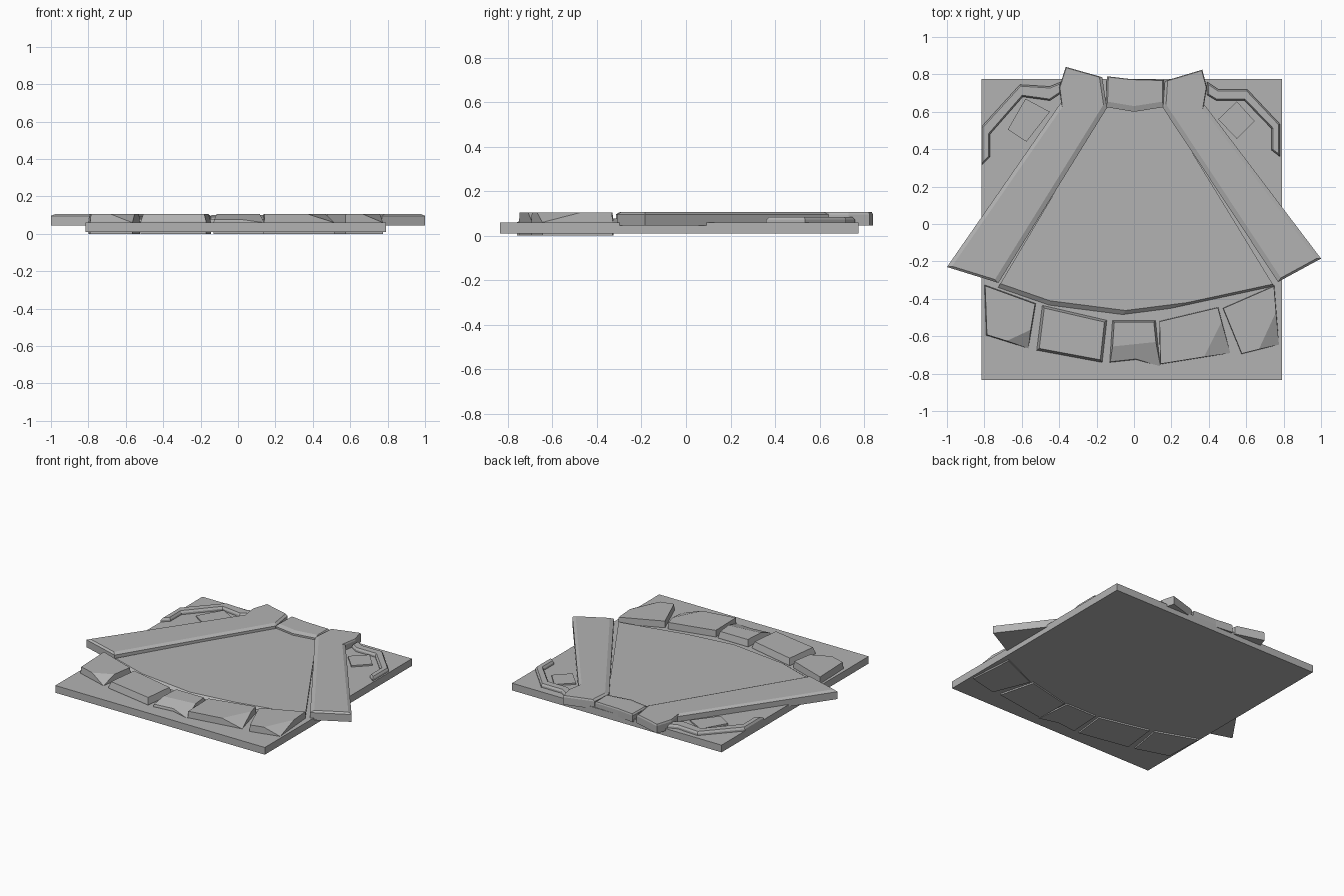
import bpy, bmesh
from mathutils import Vector

# Dark grey stone used on every part
stone_mat = bpy.data.materials.new("dark_grey_stone")
stone_mat.diffuse_color = (0.45, 0.45, 0.45, 1)


def offset(pts, dists):
    """Move each edge of a counter-clockwise outline inward by its own distance."""
    n, out = len(pts), []
    p = [Vector(q) for q in pts]
    for i in range(n):
        d1 = (p[i] - p[i - 1]).normalized()
        d2 = (p[(i + 1) % n] - p[i]).normalized()
        n1, n2 = Vector((-d1.y, d1.x)), Vector((-d2.y, d2.x))
        a, b = p[i] + n1 * dists[i - 1], p[i] + n2 * dists[i]
        cr = d1.x * d2.y - d1.y * d2.x
        if abs(cr) < 0.05:
            out.append((a + b) / 2)
        else:
            w = b - a
            out.append(a + d1 * ((w.x * d2.y - w.y * d2.x) / cr))
    return out


def slab(name, pts, z0, z1, inset=0.0, bevel_z=None, chip=None):
    """Outline raised from z0 to z1, sides sloping inward above bevel_z."""
    area = sum(pts[i - 1][0] * pts[i][1] - pts[i][0] * pts[i - 1][1] for i in range(len(pts)))
    if area < 0:
        pts = pts[::-1]
    n = len(pts)
    dists = inset if isinstance(inset, list) else [inset] * n
    layers = [(pts, z0)]
    if bevel_z is not None:
        layers.append((pts, bevel_z))
    layers.append((offset(pts, dists), z1))
    bm = bmesh.new()
    rings = [[bm.verts.new((x, y, z)) for x, y in ring] for ring, z in layers]
    bm.faces.new(rings[0][::-1])
    bm.faces.new(rings[-1])
    for lo, hi in zip(rings, rings[1:]):
        for i in range(n):
            j = (i + 1) % n
            bm.faces.new((lo[i], lo[j], hi[j], hi[i]))
    if chip:
        a, b, c = (Vector(q) for q in chip)
        no = (b - a).cross(c - a).normalized()
        if no.z < 0:
            no = -no
        bmesh.ops.bisect_plane(bm, geom=bm.verts[:] + bm.edges[:] + bm.faces[:],
                               plane_co=a, plane_no=no, clear_outer=True)
        bmesh.ops.holes_fill(bm, edges=[e for e in bm.edges if e.is_boundary])
    bmesh.ops.recalc_face_normals(bm, faces=bm.faces[:])
    me = bpy.data.meshes.new(name)
    bm.to_mesh(me)
    bm.free()
    me.materials.append(stone_mat)
    ob = bpy.data.objects.new(name, me)
    bpy.context.collection.objects.link(ob)
    return ob


# Square base plate
slab("base_plate", [(-0.815, -0.835), (0.79, -0.835), (0.79, 0.775), (-0.815, 0.775)], 0.01, 0.06)

# Fan-shaped centre panel, sloped along its curved front edge
slab("fan_panel", [(-0.73, -0.345), (-0.455, -0.44), (-0.065, -0.49), (0.17, -0.46),
                   (0.75, -0.335), (0.16, 0.63), (-0.15, 0.63)],
     0.045, 0.078, [0.03, 0.03, 0.025, 0.015, 0, 0, 0], 0.055)

# Side rails with chamfered tops
slab("left_rail", [(-1.0, -0.23), (-0.725, -0.315), (-0.145, 0.62), (-0.17, 0.785),
                   (-0.365, 0.84), (-0.4, 0.73), (-0.39, 0.65)],
     0.045, 0.107, [0.012, 0.025, 0.015, 0.004, 0.004, 0.004, 0.02], 0.096)
slab("right_rail", [(0.77, -0.31), (1.0, -0.185), (0.375, 0.64), (0.39, 0.73),
                    (0.365, 0.825), (0.165, 0.765), (0.155, 0.62)],
     0.045, 0.107, [0.012, 0.02, 0.004, 0.004, 0.004, 0.015, 0.025], 0.096)

# Keystone between the rails
slab("keystone", [(-0.15, 0.625), (0.0, 0.6), (0.16, 0.625), (0.16, 0.77), (-0.02, 0.775), (-0.145, 0.79)],
     0.045, 0.1, [0.03, 0.03, 0.008, 0.003, 0.003, 0.008], 0.09)

# Angular trim and raised tile in each back corner
slab("left_corner_trim", [(-0.39, 0.76), (-0.45, 0.735), (-0.61, 0.745), (-0.815, 0.52), (-0.815, 0.315),
                          (-0.77, 0.36), (-0.77, 0.48), (-0.595, 0.68), (-0.45, 0.66), (-0.39, 0.70)],
     0.05, 0.085, 0.008, 0.072)
slab("right_corner_trim", [(0.39, 0.76), (0.45, 0.72), (0.605, 0.72), (0.78, 0.535), (0.78, 0.36),
                           (0.735, 0.395), (0.735, 0.51), (0.59, 0.66), (0.44, 0.66), (0.39, 0.69)],
     0.05, 0.085, 0.008, 0.072)
slab("left_corner_tile", [(-0.58, 0.67), (-0.45, 0.6), (-0.575, 0.44), (-0.675, 0.505)], 0.05, 0.07)
slab("right_corner_tile", [(0.55, 0.655), (0.645, 0.55), (0.55, 0.455), (0.45, 0.56)], 0.05, 0.07)

# Arc of five rough stones along the front: outline, chipped corner (two top points, one low), draft
T, LOW = 0.105, 0.06
stones = [
    ([(-0.80, -0.325), (-0.525, -0.425), (-0.565, -0.665), (-0.79, -0.595)],
     [(-0.54, -0.56), (-0.68, -0.625), (-0.565, -0.665)], 0.004),
    ([(-0.49, -0.435), (-0.145, -0.515), (-0.17, -0.74), (-0.52, -0.675)], None, 0.012),
    ([(-0.115, -0.515), (0.115, -0.515), (0.14, -0.76), (0.01, -0.725), (-0.13, -0.74)],
     [(0.125, -0.63), (-0.02, -0.645), (0.14, -0.76)], 0.01),
    ([(0.135, -0.52), (0.45, -0.445), (0.515, -0.69), (0.14, -0.75)],
     [(0.48, -0.5), (0.38, -0.7), (0.515, -0.69)], 0.002),
    ([(0.475, -0.45), (0.75, -0.33), (0.775, -0.645), (0.575, -0.695)],
     [(0.755, -0.48), (0.67, -0.665), (0.775, -0.645)], 0.002),
]
for k, (pts, chip, draft) in enumerate(stones):
    if chip:
        chip = [(*q, z) for q, z in zip(chip, (T, T, LOW))]
    slab(f"front_stone_{k + 1}", pts, 0.0, T, draft, 0.065, chip)
